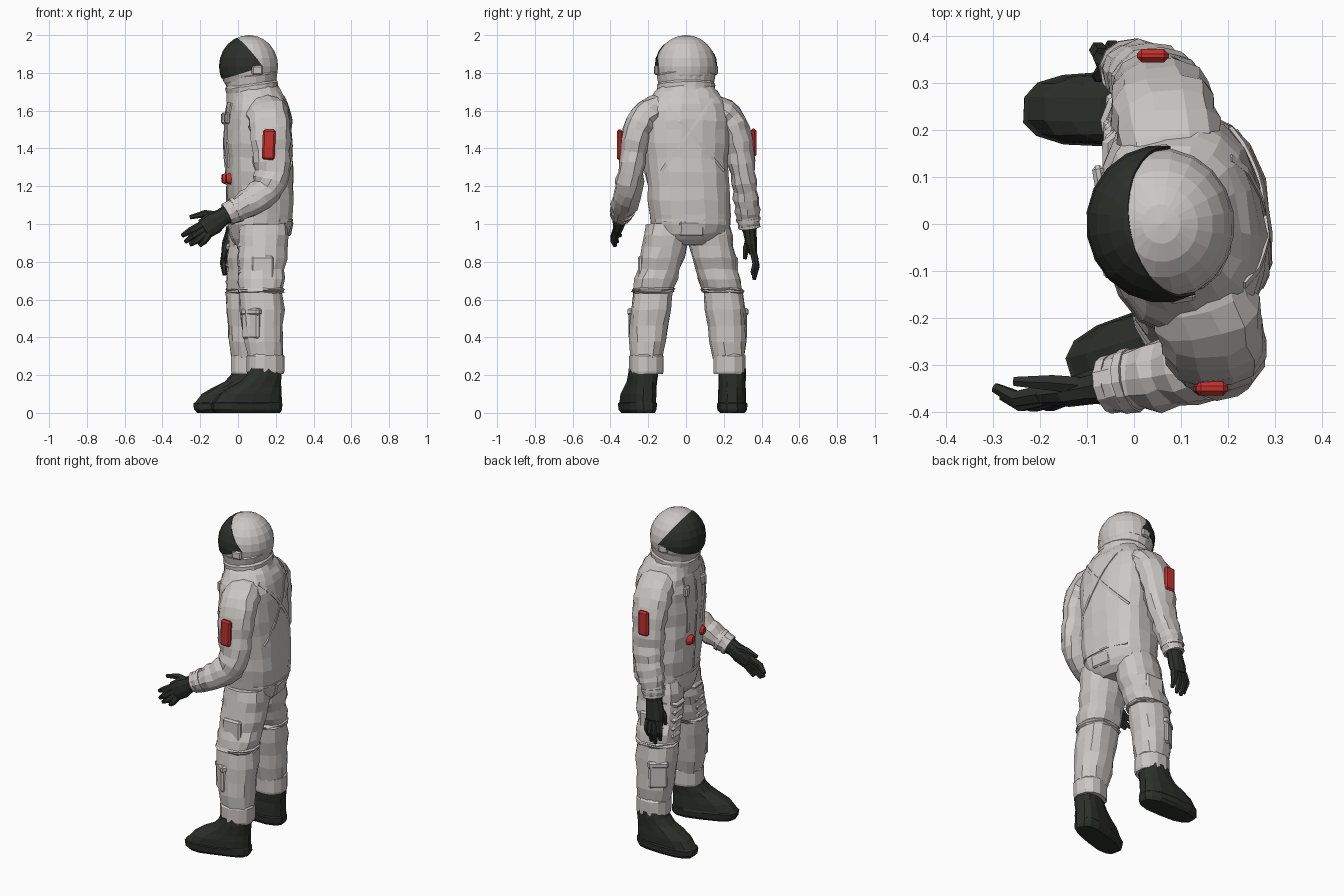
import bpy, bmesh, math, random
from math import sin, cos, tau, radians
from mathutils import Vector, Matrix
from mathutils.bvhtree import BVHTree

if "Cube" in bpy.data.objects:
    bpy.data.objects.remove(bpy.data.objects["Cube"])

random.seed(4)
YAW = radians(9.5)          # upper body twist


def material(name, rgb):
    m = bpy.data.materials.new(name)
    m.diffuse_color = (*rgb, 1)
    m.use_nodes = True
    m.node_tree.nodes["Principled BSDF"].inputs["Base Color"].default_value = m.diffuse_color
    return m


SUIT = material("suit_cloth", (0.60, 0.57, 0.55))
DARK = material("dark_rubber", (0.025, 0.028, 0.023))
RED = material("red_trim", (0.55, 0.03, 0.025))


def finish(name, bm, mat, bevel=0):
    bmesh.ops.recalc_face_normals(bm, faces=bm.faces)
    me = bpy.data.meshes.new(name)
    bm.to_mesh(me)
    bm.free()
    me.materials.append(mat)
    ob = bpy.data.objects.new(name, me)
    bpy.context.collection.objects.link(ob)
    if bevel:
        b = ob.modifiers.new("bevel", 'BEVEL')
        b.width = bevel
    return ob


def loft(name, rings, mat, jitter=0.0):
    bm = bmesh.new()
    vs = [[bm.verts.new(p + Vector([random.uniform(-jitter, jitter) for _ in range(3)]))
           for p in r] for r in rings]
    n = len(vs[0])
    for a, b in zip(vs, vs[1:]):
        for i in range(n):
            j = (i + 1) % n
            bm.faces.new((a[i], a[j], b[j], b[i]))
    bm.faces.new(vs[0])
    bm.faces.new(vs[-1])
    return finish(name, bm, mat)


def oval(a, b, n, p):
    f = lambda v: math.copysign(abs(v) ** p, v)
    return [(a * f(cos(tau * (i + .5) / n)), b * f(sin(tau * (i + .5) / n))) for i in range(n)]


def refine(st, steps, fold):
    """Insert in-between stations with alternating swell for cloth folds."""
    out = []
    for a, b in zip(st, st[1:]):
        for k in range(steps):
            s = [u + (v - u) * k / steps for u, v in zip(a, b)]
            d = fold if k % 2 else -fold * .5
            out.append(s[:3] + [s[3] + d, s[4] + d])
    return out + [list(st[-1])]


def stack(name, st, mat, n=14, yaw=0, p=.85, jitter=0.0, tilt=0):
    """Horizontal oval rings: (x, y, z, radius x, radius y)."""
    rings = []
    for x, y, z, a, b in st:
        rings.append([Vector((x + u * cos(yaw) - v * sin(yaw), y + u * sin(yaw) + v * cos(yaw),
                              z + u * tilt)) for u, v in oval(a, b, n, p)])
    return loft(name, rings, mat, jitter)


def tube(name, st, mat, n=10, ref=(0, 1, 0), p=.9, jitter=0.0):
    """Rings across a path: (x, y, z, radius along ref, other radius)."""
    pts = [Vector(s[:3]) for s in st]
    rings = []
    for i, s in enumerate(st):
        t = (pts[min(i + 1, len(pts) - 1)] - pts[max(i - 1, 0)]).normalized()
        r = Vector(ref)
        r = (r - t * r.dot(t)).normalized()
        w = t.cross(r)
        rings.append([pts[i] + r * u + w * v for u, v in oval(s[3], s[4], n, p)])
    return loft(name, rings, mat, jitter)


def block(name, loc, size, mat, yaw=0, tilt=0, bevel=.008):
    bm = bmesh.new()
    m = (Matrix.Translation(loc) @ Matrix.Rotation(yaw, 4, 'Z') @ Matrix.Rotation(tilt, 4, 'Y')
         @ Matrix.Diagonal((*size, 1)))
    bmesh.ops.create_cube(bm, size=1, matrix=m)
    return finish(name, bm, mat, bevel)


# Torso
torso = stack("torso", refine([
    (.10, .015, .89, .12, .13), (.113, .022, .95, .155, .20), (.118, .022, 1.05, .17, .217),
    (.114, .012, 1.2, .175, .22), (.107, 0, 1.35, .175, .222), (.105, 0, 1.5, .175, .235),
    (.105, 0, 1.6, .165, .23), (.10, 0, 1.67, .147, .19), (.085, 0, 1.73, .12, .14)], 2, .003),
    SUIT, 18, YAW, .8, .005)
tree = BVHTree.FromPolygons([v.co for v in torso.data.vertices],
                            [list(f.vertices) for f in torso.data.polygons])


def on_torso(y, z, side):
    hit = tree.ray_cast(Vector((side, y, z)), Vector((-side, 0, 0)))[0]
    return hit.x if hit else .1


def strap(name, a, b, side, width=.012, steps=10):
    st = []
    for i in range(steps + 1):
        y, z = (u + (v - u) * i / steps for u, v in zip(a, b))
        st.append((on_torso(y, z, side), y, z, .006, width))
    tube(name, st, SUIT, 4, (1, 0, 0), 1)


# Back cross straps, front harness and seams
strap("back_strap_a", (-.13, 1.66), (.2, 1.28), 1)
strap("back_strap_b", (.14, 1.66), (-.13, 1.28), 1)
for y in (-.09, .1):
    strap("front_strap", (y, 1.64), (y * .8, 1.3), -1, .016)
    block("chest_buckle", (on_torso(y, 1.56, -1) - .004, y, 1.56), (.025, .05, .06), SUIT, YAW)
strap("front_zip", (0, 1.62), (0, 1.02), -1, .008)
strap("waist_seam_back", (-.16, 1.02), (.2, 1.02), 1, .008)
strap("waist_seam_front", (-.14, 1.03), (.19, 1.03), -1, .01)
block("seat_flap", (on_torso(.03, .98, 1) - .008, .03, .975), (.02, .13, .08), SUIT, YAW, .2)

# Red chest valves
for y in (.05, -.09):
    bm = bmesh.new()
    m = (Matrix.Translation((on_torso(y, 1.24, -1) - .006, y, 1.24)) @ Matrix.Rotation(YAW, 4, 'Z')
         @ Matrix.Rotation(-math.pi / 2, 4, 'Y'))
    bmesh.ops.create_cone(bm, cap_ends=True, segments=10, radius1=.036, radius2=.022,
                          depth=.03, matrix=m)
    finish("chest_valve", bm, RED)

# Collar
stack("collar", [(.08, 0, 1.66, .14, .165), (.075, 0, 1.71, .135, .155), (.072, 0, 1.735, .138, .156),
                 (.07, 0, 1.745, .132, .148), (.068, 0, 1.785, .14, .156), (.066, 0, 1.80, .13, .146)],
      SUIT, 18, YAW, .95, .002, .14)


# Helmet and visor
def dome(name, scale, mat, cuts=()):
    bm = bmesh.new()
    bmesh.ops.create_uvsphere(bm, u_segments=20, v_segments=12, radius=1,
                              matrix=Matrix.Diagonal((*scale, 1)))
    for co, no in cuts:
        bmesh.ops.bisect_plane(bm, geom=bm.verts[:] + bm.edges[:] + bm.faces[:],
                               plane_co=co, plane_no=no, clear_outer=True)
    ob = finish(name, bm, mat)
    ob.location = (.058, 0, 1.835)
    ob.rotation_euler.z = YAW
    return ob


dome("helmet", (.156, .162, .165), SUIT)
visor = dome("visor", (.16, .168, .166), DARK,
             [((-.078, 0, .163), (.163, 0, .125)), ((-.128, 0, -.06), (.06, 0, -.175))])
sol = visor.modifiers.new("shell", 'SOLIDIFY')
sol.thickness = .008
for s in (-1, 1):
    block("visor_hinge", (.075 - s * .027, s * .156, 1.815), (.06, .022, .05), SUIT, YAW)

# Legs, cuffs, boots; s = side, dx = stride offset, turn = foot yaw
for tag, s, dx, oy, turn in (("right", -1, 0, .008, radians(17)), ("left", 1, -.085, .012, 0)):
    def at(x, y, k=1):
        return x + dx * k, s * y + oy
    leg = []
    for x, y, z, a, b, k in ((.138, .105, 1.0, .127, .115, .6), (.133, .122, .88, .132, .119, .65),
                             (.125, .15, .76, .124, .111, .7), (.122, .178, .66, .121, .111, .75),
                             (.122, .181, .648, .122, .111, .75), (.122, .184, .635, .118, .107, .8),
                             (.13, .203, .46, .112, .102, .9), (.143, .216, .29, .093, .084, 1)):
        leg.append((*at(x, y, k), z, a, b))
    stack(tag + "_leg", refine(leg, 2, .004), SUIT, 14, YAW / 2, .85, .005)
    # thigh and knee folds on the front
    for i in range(6):
        z = .88 - i * .046
        x, y = at(.008 + .004 * (i % 2), .128 + .01 * i, .72)
        tube(tag + "_fold", [(x + .06, y - .088, z + .014, .008, .01), (x, y - .03, z, .014, .017),
                             (x, y + .03, z - .006, .014, .017), (x + .06, y + .088, z + .012, .008, .01)],
             SUIT, 5, (1, 0, 0), 1, .003)
    # pockets
    x, y = at(.07, .272, .9)
    block(tag + "_shin_pocket", (x, y, .47), (.11, .035, .16), SUIT, s * .64, 0, .012)
    block(tag + "_pocket_flap", (x, y, .535), (.118, .043, .04), SUIT, s * .64, 0, .01)
    x, y = at(.13, .248, .7)
    block(tag + "_thigh_pocket", (x, y, .75), (.12, .03, .16), SUIT, 0, 0, .01)
    # trouser cuff
    x, y = at(.145, .218)
    stack(tag + "_cuff", [(x, y, .205, .094, .085), (x, y, .22, .099, .088),
                          (x, y, .30, .099, .088), (x, y, .312, .09, .08)], SUIT, 12, turn, .85)
    # boot
    y += .014 if s > 0 else -.016
    boot = []
    for z, heel, toe, w in ((0, .082, -.275, .064), (.018, .09, -.295, .078), (.05, .09, -.298, .08),
                            (.055, .085, -.29, .075), (.1, .084, -.255, .076), (.135, .083, -.195, .073),
                            (.165, .082, -.135, .072), (.2, .083, -.1, .074), (.235, .08, -.085, .072)):
        c = (heel + toe) / 2
        boot.append((x + c * cos(turn), y + c * sin(turn), z, (heel - toe) / 2, w))
    stack(tag + "_boot", boot, DARK, 14, turn, .72, .002)

# Arms
arms = {
    "right": [(.13, -.10, 1.6, .075, .1), (.145, -.165, 1.6, .083, .11), (.163, -.222, 1.56, .085, .112),
              (.172, -.258, 1.49, .08, .108), (.178, -.28, 1.38, .073, .1), (.18, -.293, 1.27, .067, .095),
              (.155, -.303, 1.185, .07, .085), (.08, -.318, 1.125, .07, .077), (.01, -.33, 1.085, .062, .068),
              (-.06, -.343, 1.05, .052, .055)],
    "left": [(.09, .10, 1.6, .075, .1), (.08, .165, 1.6, .083, .11), (.068, .222, 1.56, .085, .112),
             (.06, .26, 1.49, .08, .108), (.055, .285, 1.38, .073, .1), (.05, .30, 1.27, .067, .095),
             (.035, .312, 1.18, .066, .085), (.015, .322, 1.1, .066, .075), (-.002, .328, 1.04, .06, .068),
             (-.012, .335, .98, .053, .056)]}
for tag, st in arms.items():
    s = -1 if tag == "right" else 1
    tube(tag + "_arm", refine(st, 2, .004), SUIT, 12, (0, s, 1), .9, .005)
    a, b = Vector(st[-2][:3]), Vector(st[-1][:3])
    for k in (.15, .75):
        c, d = a.lerp(b, k), a.lerp(b, k + .25)
        tube(tag + "_sleeve_band", [(*c, .067 - k * .01, .072 - k * .014),
                                    (*d, .066 - k * .01, .071 - k * .014)], SUIT, 12, (0, s, 1))
block("right_arm_patch", (.163, -.35, 1.42), (.068, .03, .16), RED, 0, .04, .01)
block("left_arm_patch", (.04, .358, 1.43), (.068, .028, .15), RED, 0, 0, .01)

# Gloves: palm path, then finger root / knuckle / tip (thumb last)
hands = {
    "right": ([(-.045, -.341, 1.057, .045, .05), (-.085, -.348, 1.035, .037, .048),
               (-.13, -.358, 1.005, .031, .06), (-.18, -.366, .972, .021, .055)],
              [((-.185, -.36, 1.0), (-.25, -.372, .965), (-.296, -.348, .938)),
               ((-.18, -.365, .975), (-.24, -.382, .935), (-.28, -.365, .905)),
               ((-.17, -.37, .955), (-.215, -.383, .915), (-.255, -.375, .89)),
               ((-.155, -.37, .945), (-.18, -.382, .91), (-.205, -.375, .885)),
               ((-.10, -.345, 1.045), (-.175, -.338, 1.055), (-.255, -.335, 1.035))]),
    "left": ([(-.01, .334, .995, .046, .05), (-.018, .337, .955, .038, .047),
              (-.027, .345, .9, .032, .057), (-.032, .355, .845, .023, .055)],
             [((-.067, .356, .85), (-.077, .37, .79), (-.07, .352, .73)),
              ((-.042, .36, .84), (-.047, .374, .775), (-.042, .36, .705)),
              ((-.017, .36, .84), (-.017, .372, .775), (-.014, .358, .712)),
              ((.008, .358, .845), (.012, .368, .79), (.012, .35, .74)),
              ((-.047, .335, .925), (-.07, .318, .87), (-.078, .312, .815))])}
for tag, (palm, fingers) in hands.items():
    tube(tag + "_glove", palm, DARK, 10, jitter=.002)
    for i, path in enumerate(fingers):
        tube(tag + ("_thumb" if i == 4 else "_finger"),
             [(*q, r, r) for q, r in zip(path, (.021, .019, .011))], DARK, 6, p=1)
